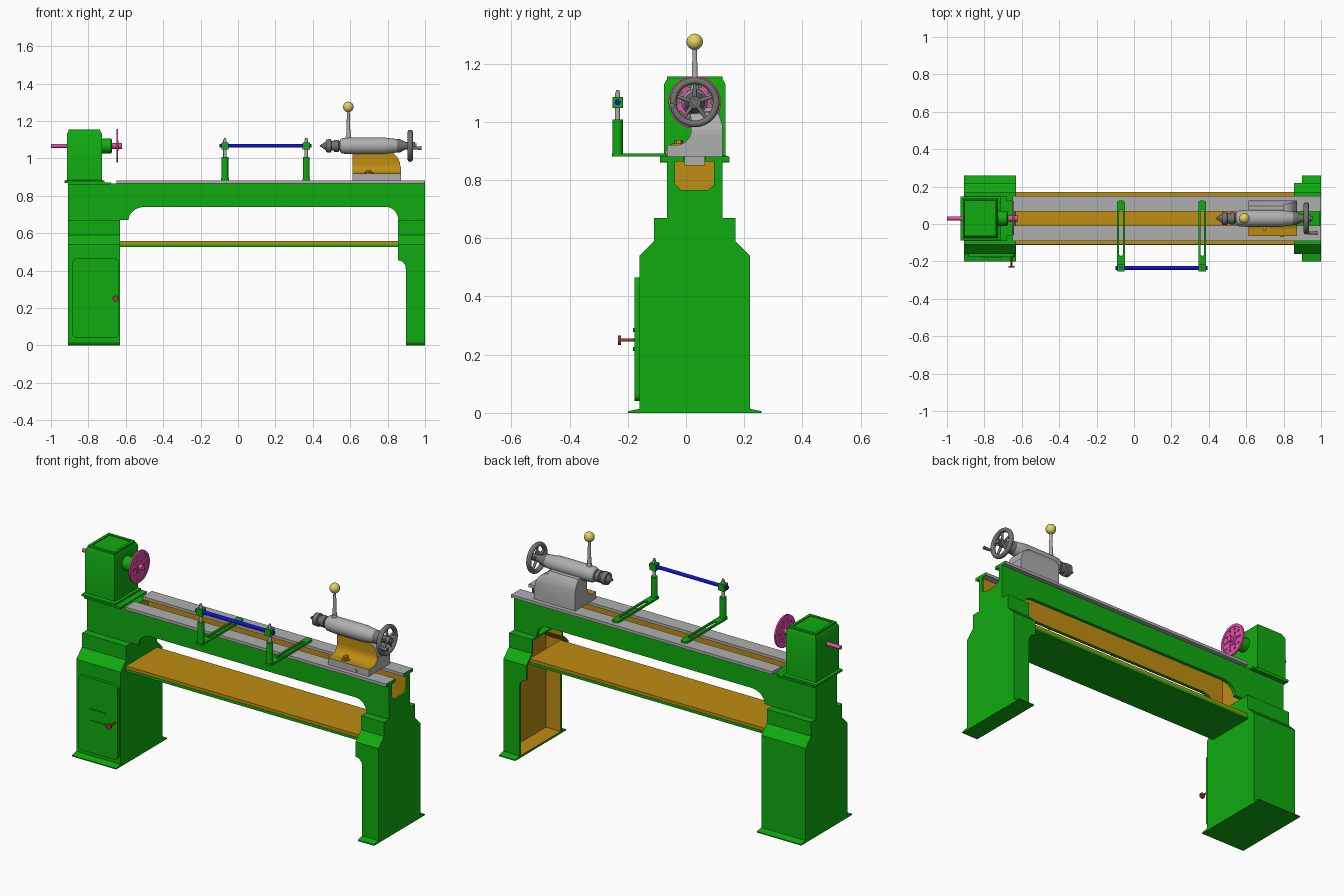
import bpy, bmesh
from math import pi, sin, cos
from mathutils import Vector

if "Cube" in bpy.data.objects:
    bpy.data.objects.remove(bpy.data.objects["Cube"])

def material(name, r, g, b):
    m = bpy.data.materials.new(name)
    m.diffuse_color = (r, g, b, 1)
    m.use_nodes = True
    m.node_tree.nodes["Principled BSDF"].inputs["Base Color"].default_value = m.diffuse_color
    return m

GREEN = material("green", .005, .41, .005)
ORANGE = material("orange", .52, .27, .006)
GREY = material("grey", .43, .43, .43)
DARK = material("dark_grey", .17, .17, .17)
PINK = material("pink", .8, .08, .4)
BLUE = material("blue", .005, .005, .75)
YELLOW = material("yellow", .75, .65, .12)
BROWN = material("brown", .3, .05, .03)
AY, AZ = .03, 1.067          # spindle axis

def finish(name, bm, mat):
    bmesh.ops.remove_doubles(bm, verts=bm.verts, dist=1e-5)
    bmesh.ops.recalc_face_normals(bm, faces=bm.faces)
    me = bpy.data.meshes.new(name)
    bm.to_mesh(me)
    bm.free()
    me.materials.append(mat)
    ob = bpy.data.objects.new(name, me)
    bpy.context.collection.objects.link(ob)
    return ob

def prism(name, pts, axis, a, b, mat):
    """Extrude a 2D outline along one axis from a to b."""
    def place(p, t):
        return {'x': (t, p[0], p[1]), 'y': (p[0], t, p[1]), 'z': (p[0], p[1], t)}[axis]
    bm = bmesh.new()
    lo = [bm.verts.new(place(p, a)) for p in pts]
    hi = [bm.verts.new(place(p, b)) for p in pts]
    bm.faces.new(lo)
    bm.faces.new(hi)
    for i in range(len(pts)):
        j = (i + 1) % len(pts)
        bm.faces.new((lo[i], lo[j], hi[j], hi[i]))
    return finish(name, bm, mat)

def box(name, x0, x1, y0, y1, z0, z1, mat):
    return prism(name, [(x0, y0), (x1, y0), (x1, y1), (x0, y1)], 'z', z0, z1, mat)

def rod(name, p, q, r0, mat, r1=None, n=24):
    p, q = Vector(p), Vector(q)
    d = q - p
    bm = bmesh.new()
    bmesh.ops.create_cone(bm, cap_ends=True, segments=n, radius1=r0,
                          radius2=r0 if r1 is None else r1, depth=d.length)
    bmesh.ops.rotate(bm, verts=bm.verts, matrix=d.to_track_quat('Z', 'Y').to_matrix())
    bmesh.ops.translate(bm, verts=bm.verts, vec=(p + q) / 2)
    return finish(name, bm, mat)

def lathe(name, prof, mat, closed=False, n=40):
    """Turn an (x, radius) profile around the spindle axis."""
    bm = bmesh.new()
    vs = [bm.verts.new((x, AY, AZ + r)) for x, r in prof]
    es = [bm.edges.new(e) for e in zip(vs, vs[1:] + (vs[:1] if closed else []))]
    bmesh.ops.spin(bm, geom=vs + es, cent=(0, AY, AZ), axis=(1, 0, 0), angle=2 * pi, steps=n)
    return finish(name, bm, mat)

def cut(ob, cutter, mat):
    """Subtract the cutter; the cut surface takes the given material."""
    if mat.name not in ob.data.materials:
        ob.data.materials.append(mat)
    names = [m.name for m in ob.data.materials]
    cutter.data.materials.clear()
    for m in ob.data.materials:
        cutter.data.materials.append(m)
    for f in cutter.data.polygons:
        f.material_index = names.index(mat.name)
    mod = ob.modifiers.new("cut", 'BOOLEAN')
    mod.operation, mod.solver, mod.object = 'DIFFERENCE', 'EXACT', cutter
    bpy.context.view_layer.objects.active = ob
    bpy.ops.object.modifier_apply(modifier=mod.name)
    bpy.data.objects.remove(cutter)

def arc(cx, cz, rx, rz, a0, a1, n=8):
    return [(cx + rx * cos(a0 + (a1 - a0) * i / n), cz + rz * sin(a0 + (a1 - a0) * i / n))
            for i in range(n + 1)]

def rounded(x0, x1, y0, y1, r):
    return (arc(x1 - r, y1 - r, r, r, 0, pi / 2, 5) + arc(x0 + r, y1 - r, r, r, pi / 2, pi, 5)
            + arc(x0 + r, y0 + r, r, r, pi, 1.5 * pi, 5) + arc(x1 - r, y0 + r, r, r, 1.5 * pi, 2 * pi, 5))

def mirrored(half):
    return [(AY + d, z) for d, z in half] + [(AY - d, z) for d, z in reversed(half)]

# cabinet under the headstock and hollow leg under the far end
outline = mirrored([(.23, 0), (.23, .006), (.19, .014), (.19, .54), (.14, .59), (.14, .67)])
prism("cabinet", outline, 'x', -.91, -.63, GREEN)
leg = prism("hollow_leg", outline, 'x', .855, 1, GREEN)
cut(leg, prism("c", [(.8, -.1), (.897, -.1)] + arc(.855, .41, .042, .045, 0, pi / 2) + [(.8, .455)],
               'y', -.5, .5, GREEN), GREEN)
cut(leg, prism("c", mirrored([(.18, .012), (.18, .537), (.13, .587), (.13, .66)]),
               'x', .8, .99, ORANGE), ORANGE)

# bed with arched underside, open channel and end notch
bed = prism("bed", [(-.91, .67)] + arc(-.5, .67, .085, .07, pi, pi / 2)
            + arc(.79, .67, .067, .07, pi / 2, 0) + [(1, .67), (1, .865), (-.91, .865)],
            'y', -.065, .125, GREEN)
cut(bed, box("c", -.64, .99, -.045, .105, .6, .9, ORANGE), ORANGE)
cut(bed, prism("c", mirrored([(.045, .765), (.067, .785), (.067, .9)]), 'x', .95, 1.05, GREEN), GREEN)
for tag, y0, y1 in (("front", -.09, -.007), ("back", .067, .15)):
    box(tag + "_rail", -.65, .998, y0, y1, .865, .881, GREY)
    box(tag + "_rail_end", .998, 1, y0, y1, .863, .881, GREEN)
box("bed_deck", -.91, -.68, -.09, .15, .86, .87, GREEN)

# chip tray
box("tray_bottom", -.63, .87, -.112, .172, .525, .54, GREEN)
box("tray_top", -.63, .87, -.11, .17, .54, .557, ORANGE)

# cabinet door, vents and knob
prism("door", rounded(-.885, -.637, .04, .465, .025), 'y', -.177, -.16, GREEN)
for z in (.22, .285):
    prism("door_vent", rounded(-.815, -.71, z - .007, z + .007, .006), 'y', -.182, -.175, GREEN)
rod("knob_stem", (-.655, -.17, .25), (-.655, -.225, .25), .005, BROWN)
rod("knob", (-.655, -.224, .25), (-.655, -.233, .25), .016, BROWN)

# headstock: lofted rectangles
bm = bmesh.new()
rings = []
for inset, z in ((-.012, .868), (-.012, .88), (0, .885), (0, 1.13), (.008, 1.146),
                 (.01, 1.146), (.01, 1.155), (.025, 1.155), (.025, 1.15)):
    x0, x1, y0, y1 = -.915 + inset, -.727 - inset, -.075 + inset, .135 - inset
    rings.append([bm.verts.new((x, y, z)) for x, y in ((x0, y0), (x1, y0), (x1, y1), (x0, y1))])
for lo, hi in zip(rings, rings[1:]):
    for i in range(4):
        bm.faces.new((lo[i], lo[(i + 1) % 4], hi[(i + 1) % 4], hi[i]))
bm.faces.new(rings[0])
bm.faces.new(rings[-1])
finish("headstock", bm, GREEN)
lathe("spindle_boss", [(-.74, 0), (-.74, .04), (-.68, .04), (-.675, .035), (-.675, 0)], GREEN)
rod("spindle_tail", (-1, AY, AZ), (-.9, AY, AZ), .011, PINK)
rod("spindle_nose", (-.69, AY, AZ), (-.62, AY, AZ), .016, PINK)

# faceplate with rings of holes
plate = lathe("faceplate", [(-.65, 0), (-.65, .09), (-.641, .09), (-.641, .075), (-.643, .074),
                            (-.643, .03), (-.639, .028), (-.639, 0)], PINK)
for count, rad in ((6, .04), (10, .06)):
    for i in range(count):
        a = 2 * pi * i / count
        y, z = AY + rad * cos(a), AZ + rad * sin(a)
        cut(plate, rod("c", (-.67, y, z), (-.62, y, z), .006, PINK, n=12), PINK)

# tool rest: two slotted arms, posts, clamps and the bar
RY = -.235
for x in (-.07, .365):
    arm = prism("rest_arm", rounded(x - .021, x + .021, -.255, .125, .012), 'z', .881, .892, GREEN)
    cut(arm, prism("c", rounded(x - .01, x + .01, -.17, .075, .009), 'z', .85, .95, GREEN), GREEN)
    rod("rest_post", (x, RY, .885), (x, RY, 1.008), .018, GREEN)
    rod("rest_stem", (x, RY, 1), (x, RY, 1.1), .009, GREY)
    rod("rest_stem_cap", (x, RY, 1.1), (x, RY, 1.11), .006, GREY)
    box("rest_clamp", x - .019, x + .019, RY - .018, RY + .018, 1.047, 1.085, GREEN)
rod("rest_bar", (-.1, RY, AZ), (.393, RY, AZ), .01, BLUE)

# tailstock body with a concave front
body = prism("tailstock_body", [(-.065, .881), (.125, .881), (.125, .99), (.115, 1.02), (.095, 1.05),
                                (.015, 1.05)] + arc(-.035, .972, .053, .052, 0, -pi / 2)
             + [(-.065, .92)], 'x', .613, .872, GREY)
cut(body, prism("c", [(.9, .955)] + arc(.80, .955, .068, .08, 0, pi / 2) + [(.8, 1.1), (.9, 1.1)],
                'y', -.3, .3, GREY), GREY)
body.data.materials.append(ORANGE)
for f in body.data.polygons:
    if f.center.z > .917 and f.center.y < .03 and abs(f.normal.x) < .5:
        f.material_index = len(body.data.materials) - 1
rod("clamp_washer", (.70, -.025, .918), (.70, -.025, .925), .024, ORANGE)
rod("clamp_nut", (.70, -.025, .925), (.70, -.025, .937), .014, ORANGE, n=6)
rod("base_screw", (.79, -.07, .893), (.79, -.06, .893), .008, GREY)
box("bed_clamp", .65, .83, -.006, .066, .85, .885, GREY)

# tailstock barrel, centre and locking lever
lathe("barrel", [(.545, 0), (.545, .03), (.55, .037), (.56, .042), (.6, .045), (.78, .045),
                 (.85, .036), (.855, .034), (.855, 0)], GREY)
lathe("live_centre", [(.435, 0), (.47, .024), (.47, .034), (.497, .036), (.5, .026), (.512, .026),
                      (.514, .032), (.538, .032), (.54, .025), (.56, .025), (.56, 0)], DARK)
rod("lever", (.59, AY, 1.1), (.59, AY, 1.255), .012, GREY, .007)
rod("lever_boss", (.59, AY, 1.1), (.59, AY, 1.125), .016, GREY, .013)
bm = bmesh.new()
bmesh.ops.create_uvsphere(bm, u_segments=24, v_segments=14, radius=.028)
bmesh.ops.translate(bm, verts=bm.verts, vec=(.59, AY, 1.275))
finish("lever_ball", bm, YELLOW)

# handwheel
lathe("wheel_hub", [(.85, 0), (.85, .036), (.865, .036), (.895, .02), (.945, .02), (.945, .012),
                    (.955, .012), (.955, 0)], DARK)
lathe("wheel_rim", arc(.921, .074, .014, .012, 0, 2 * pi, 14)[:-1], DARK, closed=True)
for i in range(5):
    a = pi / 2 + 2 * pi * i / 5
    rod("wheel_spoke", (.92, AY + .012 * cos(a), AZ + .012 * sin(a)),
        (.92, AY + .07 * cos(a), AZ + .07 * sin(a)), .008, DARK, .006, 12)
rod("crank_handle", (.92, -.048, 1.055), (.98, -.048, 1.055), .006, DARK, .01)

# smooth curved surfaces, keep sharp edges
bpy.ops.object.select_all(action='SELECT')
bpy.context.view_layer.objects.active = body
bpy.ops.object.shade_smooth_by_angle(angle=.55)
